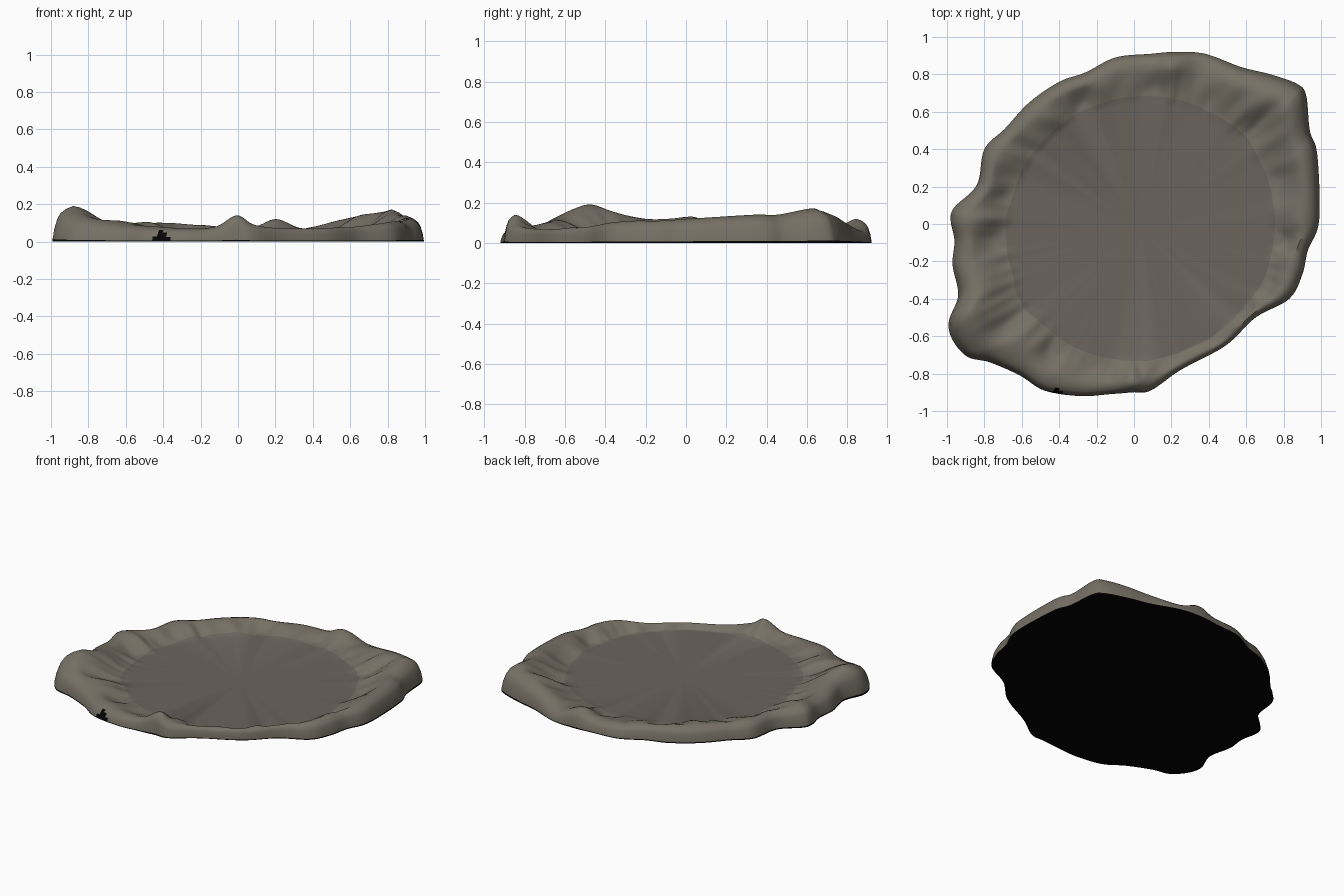
import bpy
import bmesh
import math
from mathutils import Vector, noise

cube = bpy.data.objects.get("Cube")
if cube:
    bpy.data.objects.remove(cube, do_unlink=True)


def make_material(name, colour):
    mat = bpy.data.materials.new(name)
    mat.use_nodes = True
    mat.diffuse_color = (*colour, 1)
    bsdf = mat.node_tree.nodes["Principled BSDF"]
    bsdf.inputs["Base Color"].default_value = (*colour, 1)
    bsdf.inputs["Roughness"].default_value = 0.9
    return mat


FLOOR, RIM, BASE = range(3)
materials = [
    make_material("floor grey", (0.145, 0.127, 0.108)),
    make_material("rim olive grey", (0.178, 0.163, 0.130)),
    make_material("base black", (0.001, 0.001, 0.001)),
]

# Outer edge, anticlockwise: x, y and ridge height in hundredths
outline = [
    (99, 2, 12), (98, 37, 14), (94, 50, 14), (92, 69, 17), (87, 75, 16),
    (73, 80, 14), (57, 84, 11), (38, 91, 7), (22, 92, 12), (9, 91, 8),
    (-10, 89, 8), (-26, 81, 9), (-40, 76, 10), (-56, 65, 10), (-69, 51, 10),
    (-80, 40, 11), (-84, 21, 11), (-96, 9, 12), (-98, 2, 13), (-96, -9, 12),
    (-97, -22, 12), (-94, -38, 15), (-99, -52, 19), (-97, -62, 17),
    (-89, -71, 13), (-77, -74, 11), (-61, -81, 9), (-48, -89, 8),
    (-29, -92, 7), (-13, -91, 8), (-1, -90, 14), (9, -89, 9), (25, -78, 7),
    (49, -65, 7), (65, -50, 8), (83, -40, 10), (90, -27, 11), (93, -14, 11),
]
points = [Vector(p) / 100 for p in outline]


def smooth_loop(pts, steps):
    """Closed spline through the points."""
    result = []
    n = len(pts)
    for i in range(n):
        a, b, c, d = (pts[(i + k) % n] for k in (-1, 0, 1, 2))
        for s in range(steps):
            t = s / steps
            result.append(b + 0.5 * t * (c - a + t * (
                2 * a - 5 * b + 4 * c - d + t * (3 * (b - c) + d - a))))
    return result


edge = smooth_loop(points, 8)
centre = Vector((0.04, -0.03, 0))
FLOOR_Z, FLOOR_R = 0.042, 0.67

# Cross-section: distance inward from edge to floor, height share of the ridge
outer_section = [(0, 0), (0, 0.07), (0.01, 0.2), (0.02, 0.35), (0.04, 0.5),
                 (0.06, 0.65), (0.1, 0.8), (0.17, 0.92), (0.26, 1)]
inner_steps = 9


def ring_points(inward, share=None, drop=0):
    """One loop of the basin; drop runs from ridge (0) to floor (1)."""
    ring = []
    for p in edge:
        flat = Vector((p.x, p.y, 0))
        way = (flat - centre).normalized()
        foot = centre + way * FLOOR_R
        pos = flat.lerp(foot, inward)
        if share is not None:
            pos.z = p.z * share
        else:
            fall = 0.5 + 0.5 * math.cos(math.pi * drop ** 0.8)
            pos.z = FLOOR_Z + (p.z - FLOOR_Z) * fall
            # radial folds running down the inner slope
            fold = noise.noise(Vector((way.x * 6, way.y * 6, drop * 0.6)))
            fold += 0.5 * noise.noise(Vector((way.x * 13, way.y * 13, drop)))
            pos.z += 0.035 * fold * math.sin(math.pi * drop) * min(1, p.z / 0.1)
            pos.z = max(pos.z, FLOOR_Z)
        ring.append(pos)
    return ring


rings = [ring_points(i, share=s) for i, s in outer_section]
for k in range(1, inner_steps + 1):
    drop = k / inner_steps
    rings.append(ring_points(0.26 + 0.74 * drop, drop=drop))

# Basin: outer wall, ridge, inner slope, floor and underside
bm = bmesh.new()
loops = [[bm.verts.new(p) for p in ring] for ring in rings]
count = len(edge)


def colour_of(face, level):
    c = face.calc_center_median()
    chip = c.y < 0 and level < 7 and abs(c.x + 0.41) < 0.06 - 0.9 * c.z
    if level == 0 or chip:
        return BASE
    return FLOOR if level >= len(rings) - 3 else RIM


for level, (low, high) in enumerate(zip(loops, loops[1:])):
    for i in range(count):
        j = (i + 1) % count
        face = bm.faces.new((low[i], low[j], high[j], high[i]))
        face.material_index = colour_of(face, level)

for loop, z, index in ((loops[-1], FLOOR_Z, FLOOR), (loops[0], 0, BASE)):
    hub = bm.verts.new((centre.x, centre.y, z))
    for i in range(count):
        face = bm.faces.new((loop[i], loop[(i + 1) % count], hub))
        face.material_index = index

bmesh.ops.recalc_face_normals(bm, faces=bm.faces[:])
mesh = bpy.data.meshes.new("crater_basin")
bm.to_mesh(mesh)
bm.free()
for mat in materials:
    mesh.materials.append(mat)

basin = bpy.data.objects.new("crater_basin", mesh)
bpy.context.collection.objects.link(basin)
bpy.context.view_layer.objects.active = basin
basin.select_set(True)
bpy.ops.object.shade_smooth_by_angle(angle=math.radians(50))
